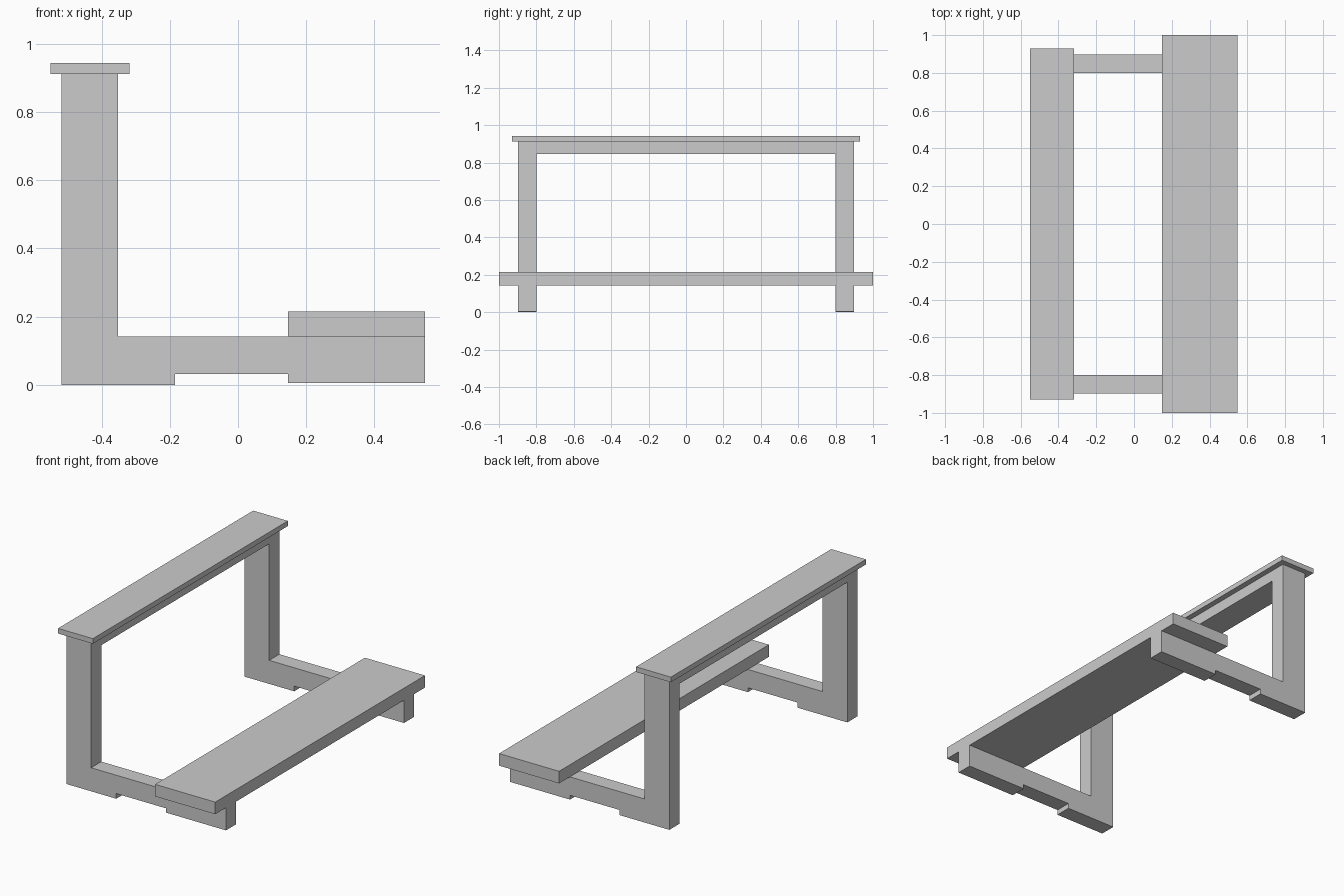
import bpy
import bmesh

if "Cube" in bpy.data.objects:
    bpy.data.objects.remove(bpy.data.objects["Cube"])


def prism(name, profile, y0, y1):
    """Extrude an x-z profile from y0 to y1."""
    bm = bmesh.new()
    face = bm.faces.new([bm.verts.new((x, y0, z)) for x, z in profile])
    ext = bmesh.ops.extrude_face_region(bm, geom=[face])
    verts = [g for g in ext["geom"] if isinstance(g, bmesh.types.BMVert)]
    bmesh.ops.translate(bm, vec=(0, y1 - y0, 0), verts=verts)
    bmesh.ops.recalc_face_normals(bm, faces=bm.faces)
    mesh = bpy.data.meshes.new(name)
    bm.to_mesh(mesh)
    bm.free()
    obj = bpy.data.objects.new(name, mesh)
    bpy.context.collection.objects.link(obj)
    return obj


def board(name, x0, x1, z0, z1, half_length):
    return prism(name, [(x0, z0), (x1, z0), (x1, z1), (x0, z1)],
                 -half_length, half_length)


POST_BACK, POST_FRONT = -0.517, -0.352
SEAT_BACK, SEAT_FRONT = 0.147, 0.548
FOOT_TOP, POST_TOP = 0.142, 0.912
INNER, OUTER = 0.80, 0.897

# L-shaped side frames: upright post and notched foot in one piece
frame_profile = [
    (POST_BACK, 0), (-0.185, 0), (-0.185, 0.031), (SEAT_BACK, 0.031),
    (SEAT_BACK, 0.005), (SEAT_FRONT, 0.005), (SEAT_FRONT, FOOT_TOP),
    (POST_FRONT, FOOT_TOP), (POST_FRONT, POST_TOP), (POST_BACK, POST_TOP),
]
for label, side in (("front", -1), ("back", 1)):
    prism(f"{label}_side_frame", frame_profile, side * INNER, side * OUTER)

# Rail joining the post tops
board("top_rail", POST_BACK, POST_FRONT, 0.845, POST_TOP, INNER)

# Thin overhanging top shelf
board("top_shelf", -0.55, -0.318, POST_TOP, 0.943, 0.93)

# Seat plank
board("seat", SEAT_BACK, SEAT_FRONT, FOOT_TOP, 0.215, 1.0)
